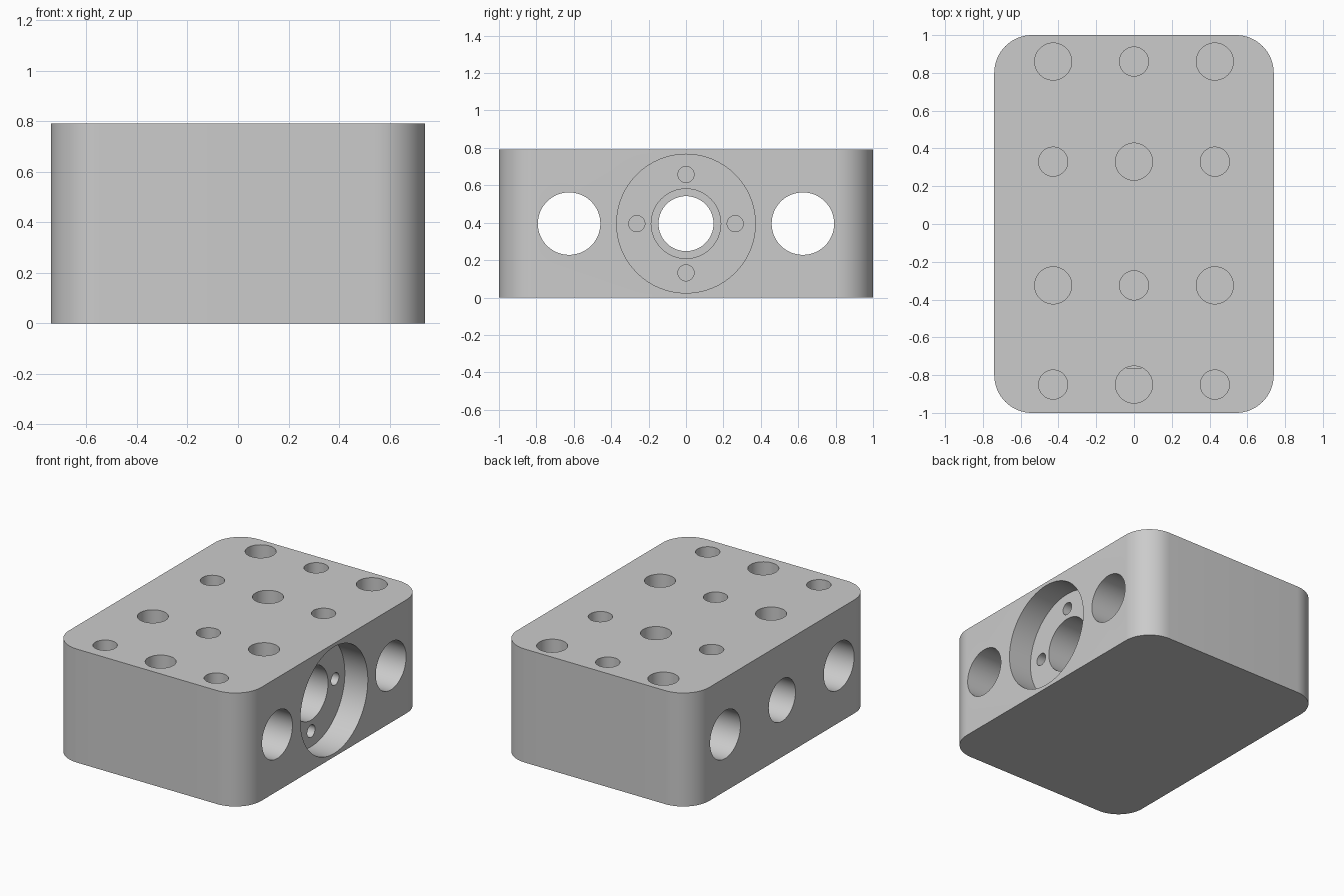
import bpy
from mathutils import Matrix, Vector

cube = bpy.data.objects.get("Cube")
if cube:
    bpy.data.objects.remove(cube, do_unlink=True)

HALF_X, HALF_Y, HEIGHT, CORNER = 0.74, 1.0, 0.79, 0.2
MID = HEIGHT / 2

grey = bpy.data.materials.new("light_grey")
grey.use_nodes = True
colour = (0.6, 0.6, 0.6, 1)
grey.diffuse_color = colour
grey.node_tree.nodes["Principled BSDF"].inputs["Base Color"].default_value = colour

# Block with rounded upright corners
bpy.ops.mesh.primitive_cube_add(size=2, location=(0, 0, 0))
block = bpy.context.object
block.name = "carriage_block"
block.data.transform(Matrix.Translation((0, 0, MID)) @ Matrix.Diagonal((HALF_X, HALF_Y, MID, 1)))
block.data.materials.append(grey)
weights = block.data.attributes.new("bevel_weight_edge", "FLOAT", "EDGE")
for edge in block.data.edges:
    a, b = (block.data.vertices[i].co for i in edge.vertices)
    weights.data[edge.index].value = float(abs(a.z - b.z) > 0.1)
bevel = block.modifiers.new("rounded_corners", "BEVEL")
bevel.limit_method = "WEIGHT"
bevel.width = CORNER
bevel.segments = 16

cutters = []


def drill(name, start, end, radius):
    """Cut a round hole running from start to end."""
    start, end = Vector(start), Vector(end)
    axis = end - start
    bpy.ops.mesh.primitive_cylinder_add(
        vertices=64, radius=radius, depth=axis.length, location=(start + end) / 2,
        rotation=axis.to_track_quat("Z", "Y").to_euler())
    cutter = bpy.context.object
    cutter.name = name
    cutter.hide_render = True
    cutter.data.materials.append(grey)
    cut = block.modifiers.new(name, "BOOLEAN")
    cut.operation = "DIFFERENCE"
    cut.solver = "EXACT"
    cut.object = cutter
    cutters.append(cutter)


# Rod holes and the stepped centre bore, running side to side
for y in (-0.625, 0.625):
    drill("rod_hole", (1, y, MID), (-1, y, MID), 0.167)
drill("flange_recess", (1, 0, MID), (HALF_X - 0.177, 0, MID), 0.371)
drill("nut_bore", (1, 0, MID), (0.15, 0, MID), 0.186)
drill("screw_bore", (1, 0, MID), (-1, 0, MID), 0.147)

# Four flange screw holes in the recess floor
for dy, dz in ((1, 0), (-1, 0), (0, 1), (0, -1)):
    y, z = 0.263 * dy, MID + 0.263 * dz
    drill("flange_screw_hole", (0.65, y, z), (0.25, y, z), 0.043)

# Blind mounting holes in the top, alternating large and small
for row, y in enumerate((0.86, 0.33, -0.325, -0.85)):
    for col, x in enumerate((-0.428, 0, 0.428)):
        large = (row + col) % 2 == 0
        radius, depth = (0.098, 0.3) if large else (0.077, 0.24)
        drill("mounting_hole", (x, y, 1), (x, y, HEIGHT - depth), radius)

# Bake the cuts, drop the cutters and shade
depsgraph = bpy.context.evaluated_depsgraph_get()
baked = bpy.data.meshes.new_from_object(block.evaluated_get(depsgraph))
block.modifiers.clear()
block.data = baked
for cutter in cutters:
    bpy.data.objects.remove(cutter, do_unlink=True)
baked.materials.clear()
baked.materials.append(grey)
for face in baked.polygons:
    face.material_index = 0

bpy.ops.object.select_all(action="DESELECT")
block.select_set(True)
bpy.context.view_layer.objects.active = block
bpy.ops.object.shade_smooth_by_angle(angle=0.5)
